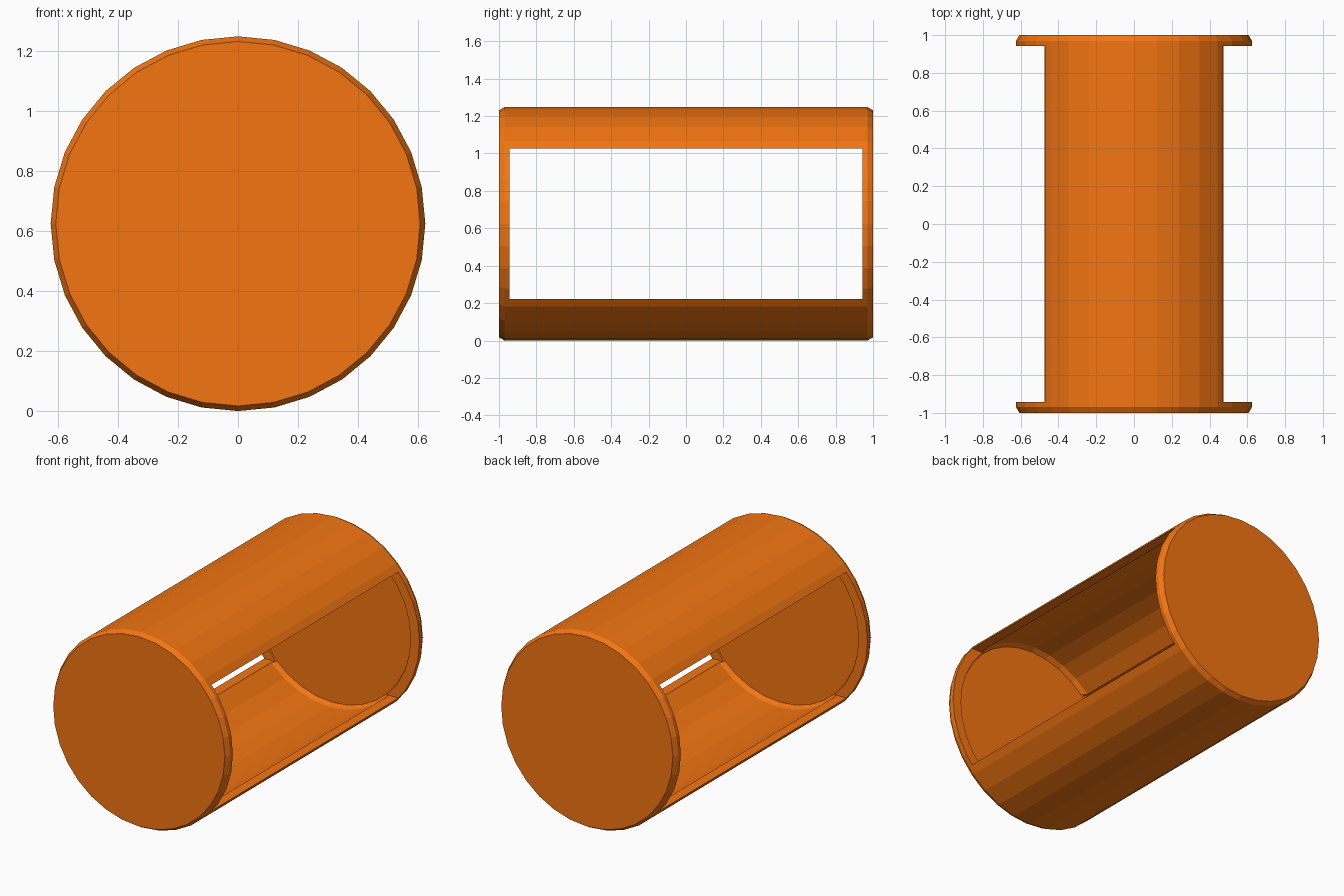
import bpy, bmesh
from math import sin, cos, pi

if "Cube" in bpy.data.objects:
    bpy.data.objects.remove(bpy.data.objects["Cube"])

RADIUS, HALF, CENTRE_Z, SIDES = 0.624, 1.0, 0.624, 32
WALL = 0.05


def drum(name, radius, half, chamfer_r, chamfer_y):
    """Closed cylinder along y with chamfered ends."""
    bm = bmesh.new()
    profile = [(radius - chamfer_r, -half), (radius, -half + chamfer_y),
               (radius, half - chamfer_y), (radius - chamfer_r, half)]
    rings = [[bm.verts.new((r * sin(2 * pi * i / SIDES), y,
                            CENTRE_Z + r * cos(2 * pi * i / SIDES)))
              for i in range(SIDES)] for r, y in profile]
    for a, b in zip(rings, rings[1:]):
        for i in range(SIDES):
            j = (i + 1) % SIDES
            bm.faces.new((a[i], a[j], b[j], b[i]))
    bm.faces.new(rings[0])
    bm.faces.new(rings[-1])
    bmesh.ops.recalc_face_normals(bm, faces=bm.faces)
    mesh = bpy.data.meshes.new(name)
    bm.to_mesh(mesh)
    bm.free()
    obj = bpy.data.objects.new(name, mesh)
    bpy.context.collection.objects.link(obj)
    return obj


def cut(target, cutter):
    mod = target.modifiers.new(cutter.name, 'BOOLEAN')
    mod.operation = 'DIFFERENCE'
    mod.solver = 'EXACT'
    mod.object = cutter
    cutter.hide_render = True
    cutter.display_type = 'WIRE'


# Outer drum with chamfered end caps
shell = drum("drum_shell", RADIUS, HALF, 0.017, 0.03)

# Hollow interior
cut(shell, drum("cavity_cutter", RADIUS - WALL, HALF - WALL, 0.017, 0.03))

# Window running straight through both sides
bpy.ops.mesh.primitive_cube_add(size=1, location=(0, 0, 0.625))
window = bpy.context.object
window.name = "window_cutter"
window.scale = (2, 1.886, 0.805)
cut(shell, window)

# Orange finish
orange = bpy.data.materials.new("orange")
orange.diffuse_color = (0.9, 0.18, 0.006, 1)
orange.use_nodes = True
orange.node_tree.nodes["Principled BSDF"].inputs["Base Color"].default_value = orange.diffuse_color
shell.data.materials.append(orange)
